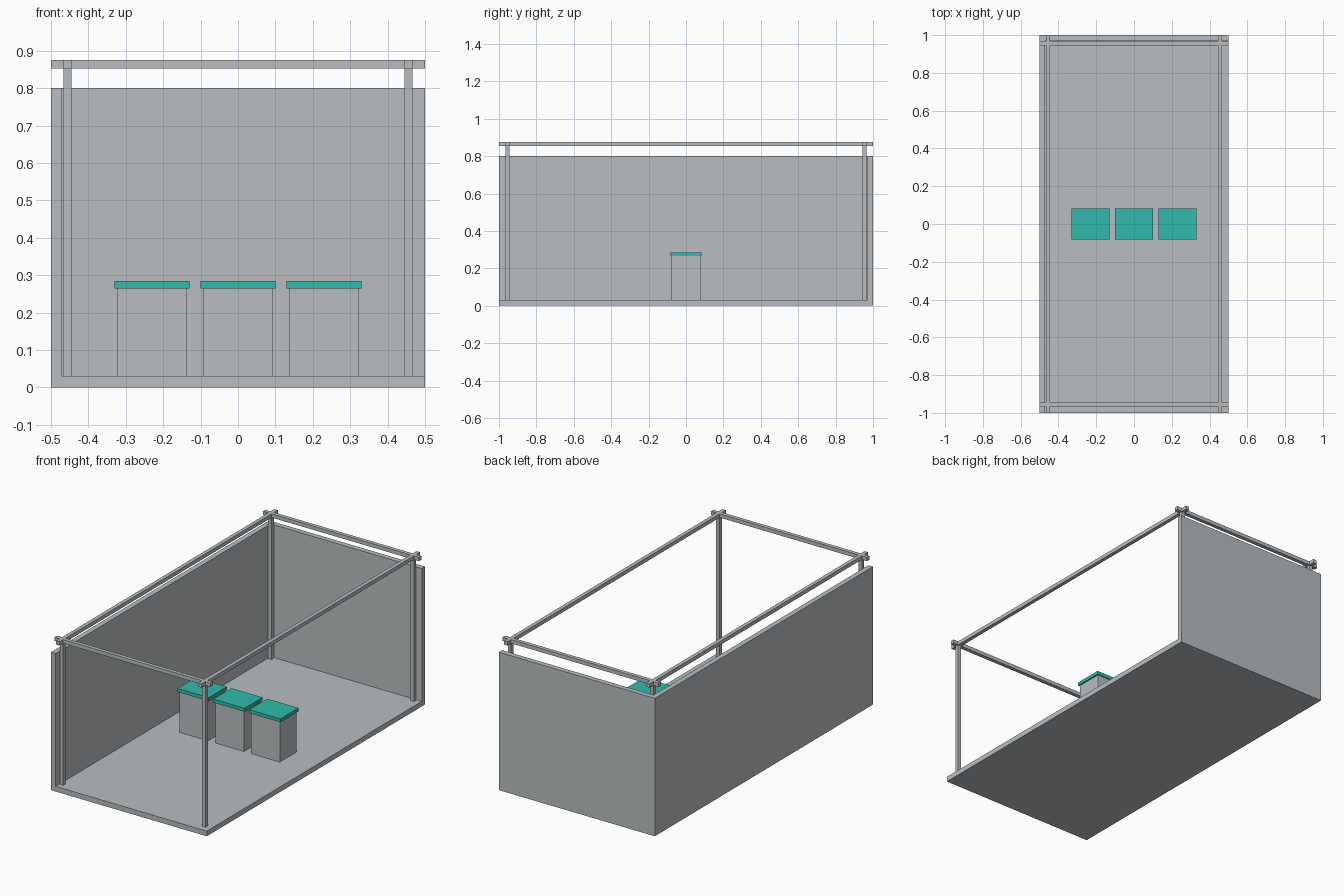
import bpy

cube = bpy.data.objects.get("Cube")
if cube:
    bpy.data.objects.remove(cube, do_unlink=True)


def make_material(name, colour):
    mat = bpy.data.materials.new(name)
    mat.use_nodes = True
    mat.diffuse_color = colour
    mat.node_tree.nodes["Principled BSDF"].inputs["Base Color"].default_value = colour
    return mat


grey = make_material("light_grey", (0.49, 0.515, 0.53, 1))
teal = make_material("teal", (0.03, 0.5, 0.41, 1))


def box(name, low, high, mat):
    """Axis-aligned block between two opposite corners."""
    bpy.ops.mesh.primitive_cube_add(size=1)
    obj = bpy.context.object
    obj.name = name
    obj.location = [(a + b) / 2 for a, b in zip(low, high)]
    obj.scale = [b - a for a, b in zip(low, high)]
    bpy.ops.object.transform_apply(location=True, rotation=False, scale=True)
    obj.data.materials.append(mat)
    return obj


W, L = 0.5, 1.0            # half width and half length
T = 0.03                   # floor and wall thickness
WALL_TOP = 0.8
RAIL_LOW, RAIL_TOP = 0.853, 0.875
R = 0.011                  # half thickness of posts and rails
PX, PY = 0.456, 0.955      # post centres

# Floor and the two solid walls
box("floor", (-W, -L, 0), (W, L, T), grey)
box("long_wall", (-W, -L, 0), (-W + T, L, WALL_TOP), grey)
box("back_wall", (-W, L - T, 0), (W, L, WALL_TOP), grey)

# Corner posts
for sx, side in ((-1, "right"), (1, "left")):
    for sy, end in ((-1, "front"), (1, "back")):
        x, y = sx * PX, sy * PY
        box(f"{end}_{side}_post", (x - R, y - R, T), (x + R, y + R, RAIL_LOW), grey)

# Top rails crossing past each other at the corners
for sx, side in ((-1, "right"), (1, "left")):
    x = sx * PX
    box(f"{side}_rail", (x - R, -L, RAIL_LOW), (x + R, L, RAIL_TOP), grey)
for sy, end in ((-1, "front"), (1, "back")):
    y = sy * PY
    box(f"{end}_rail", (-W, y - R, RAIL_LOW), (W, y + R, RAIL_TOP), grey)

# Three counters with overhanging tops
for i, side in enumerate(("right", "middle", "left")):
    x = (i - 1) * 0.23
    box(f"{side}_counter", (x - 0.092, -0.077, T), (x + 0.092, 0.077, 0.265), grey)
    box(f"{side}_counter_top", (x - 0.1, -0.083, 0.265), (x + 0.1, 0.083, 0.285), teal)
